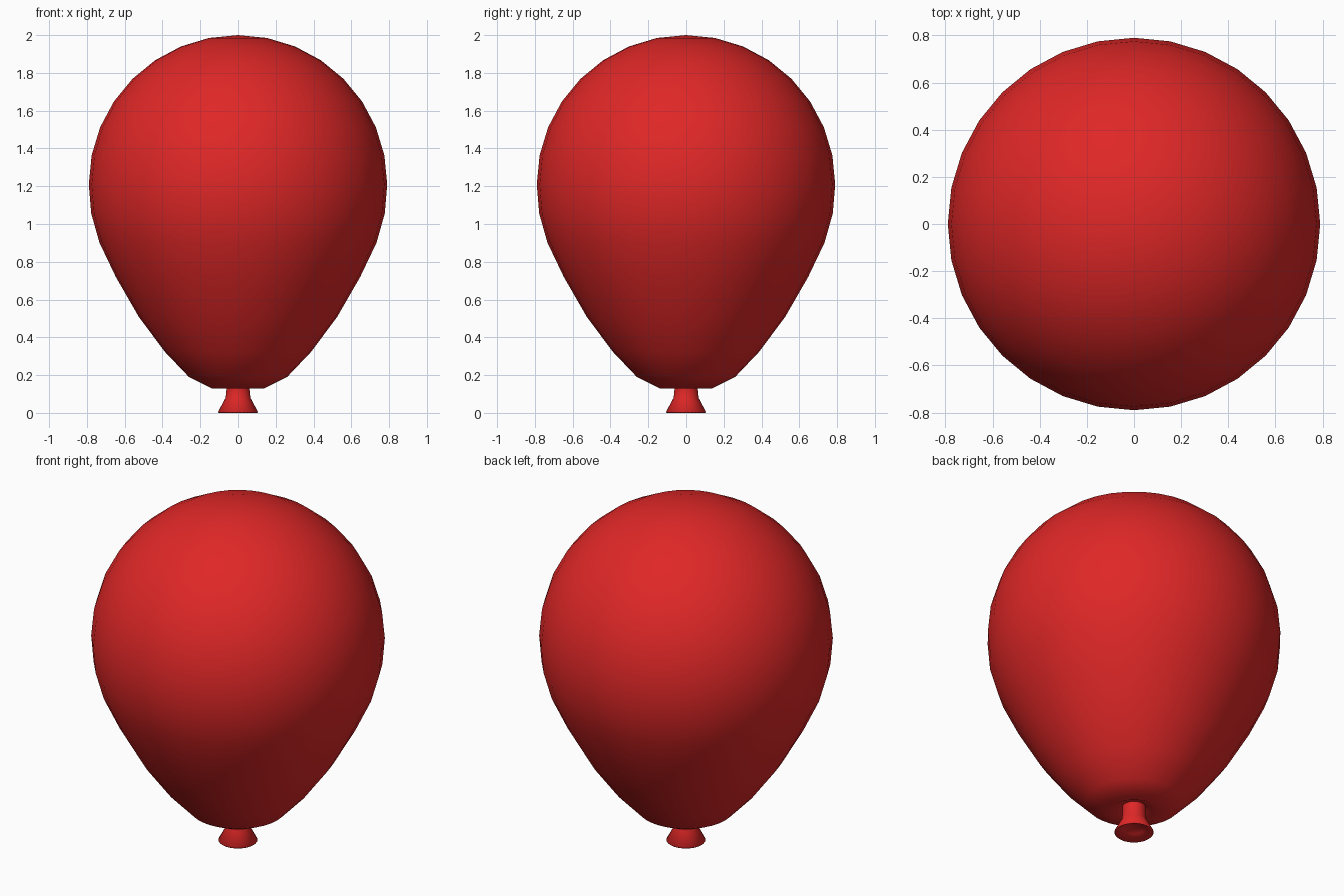
import bpy
import bmesh
from math import sin, cos, pi

cube = bpy.data.objects.get("Cube")
if cube:
    bpy.data.objects.remove(cube, do_unlink=True)

SIDES = 32

red = bpy.data.materials.new("balloon_red")
red.use_nodes = True
colour = (0.74, 0.02, 0.02, 1)
red.diffuse_color = colour
red.node_tree.nodes["Principled BSDF"].inputs["Base Color"].default_value = colour


def lathe(name, profile):
    """Spin a profile of (radius, height) points around the z axis."""
    bm = bmesh.new()
    verts = [bm.verts.new((r, 0, z)) for r, z in profile]
    edges = [bm.edges.new(pair) for pair in zip(verts, verts[1:])]
    bmesh.ops.spin(bm, geom=verts + edges, cent=(0, 0, 0), axis=(0, 0, 1),
                   angle=2 * pi, steps=SIDES, use_merge=True)
    bmesh.ops.remove_doubles(bm, verts=bm.verts, dist=0.0005)
    bmesh.ops.recalc_face_normals(bm, faces=bm.faces)
    mesh = bpy.data.meshes.new(name)
    bm.to_mesh(mesh)
    bm.free()
    mesh.materials.append(red)
    obj = bpy.data.objects.new(name, mesh)
    bpy.context.collection.objects.link(obj)
    mesh.shade_smooth()
    return obj


# Body: round dome above the widest ring, tapering pear below, dimple at the neck
radius, middle = 0.79, 1.21
dome = [(radius * sin(i * pi / 16), middle + radius * cos(i * pi / 16))
        for i in range(9)]
taper = [(0.777, 1.055), (0.733, 0.90), (0.647, 0.72), (0.525, 0.508),
         (0.387, 0.323), (0.26, 0.19), (0.136, 0.128), (0.063, 0.16)]
lathe("balloon_body", dome + taper)

# Knot: narrow neck flaring to a hollow lip
lathe("balloon_knot", [(0.063, 0.17), (0.062, 0.12), (0.066, 0.08),
                       (0.106, 0.005), (0.102, 0),
                       (0.06, 0.03), (0, 0.04)])
